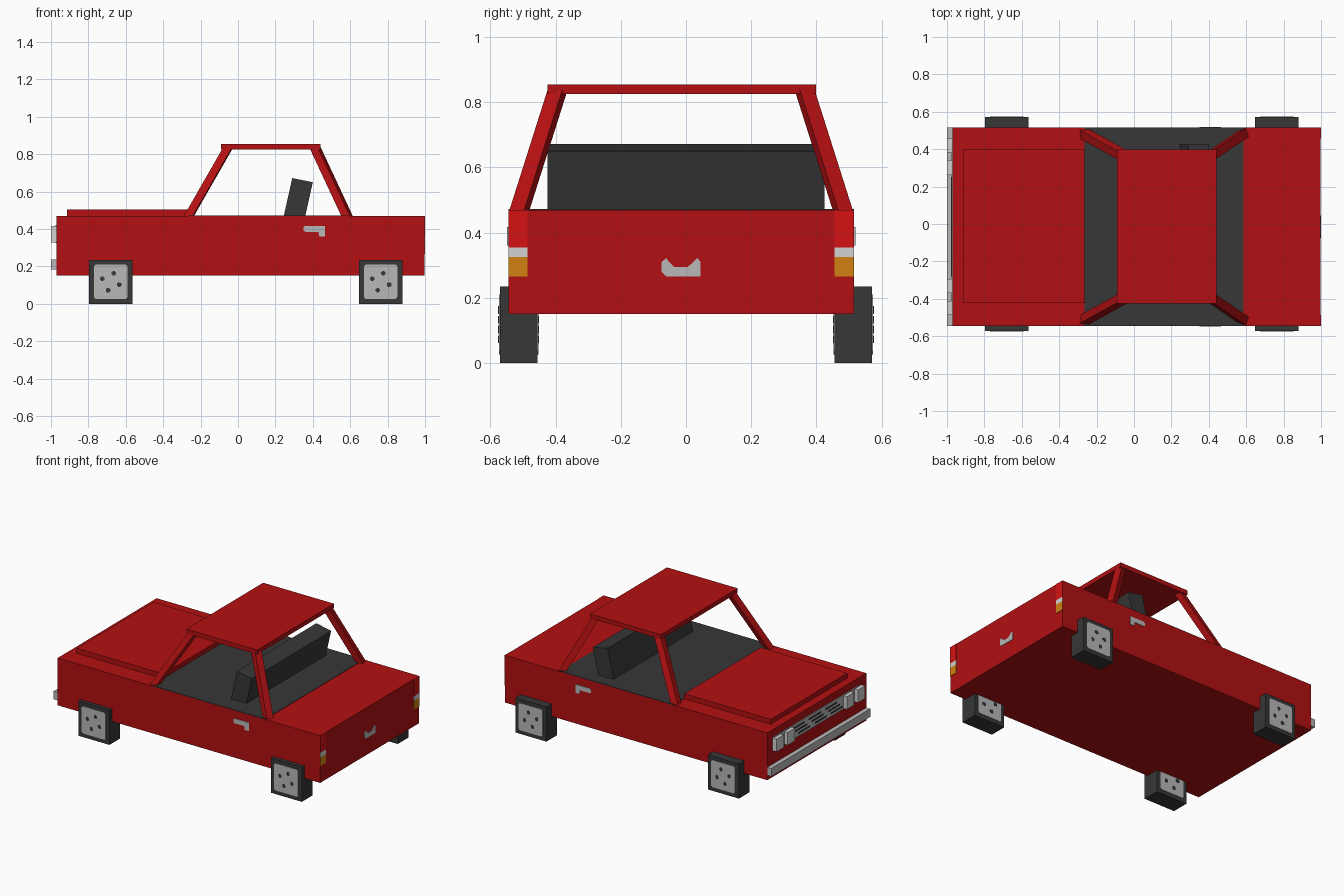
import bpy
from math import cos, sin, radians

cube = bpy.data.objects.get("Cube")
if cube:
    bpy.data.objects.remove(cube, do_unlink=True)


def material(name, r, g, b):
    m = bpy.data.materials.new(name)
    m.use_nodes = True
    m.diffuse_color = (r, g, b, 1)
    bsdf = m.node_tree.nodes["Principled BSDF"]
    bsdf.inputs["Base Color"].default_value = (r, g, b, 1)
    return m


RED = material("body red", 0.45, 0.005, 0.006)
LAMP = material("tail lamp red", 0.66, 0.006, 0.007)
DARK = material("dark grey", 0.038, 0.038, 0.038)
GREY = material("metal grey", 0.48, 0.48, 0.48)
PALE = material("pale lamp", 0.65, 0.65, 0.65)
ORANGE = material("signal orange", 0.64, 0.22, 0.006)

MID = -0.015  # centre line of the body across y


def loft(name, mat, start, end):
    """Solid between two matching rings of points."""
    n = len(start)
    faces = [tuple(reversed(range(n))), tuple(range(n, 2 * n))]
    faces += [(i, (i + 1) % n, n + (i + 1) % n, n + i) for i in range(n)]
    mesh = bpy.data.meshes.new(name)
    mesh.from_pydata(list(start) + list(end), [], faces)
    mesh.materials.append(mat)
    ob = bpy.data.objects.new(name, mesh)
    bpy.context.collection.objects.link(ob)
    # make the normals point outwards
    import bmesh
    bm = bmesh.new()
    bm.from_mesh(mesh)
    bmesh.ops.recalc_face_normals(bm, faces=bm.faces)
    bm.to_mesh(mesh)
    bm.free()
    return ob


def box(name, mat, x, y, z):
    ring = [(x[0], y[0]), (x[1], y[0]), (x[1], y[1]), (x[0], y[1])]
    return loft(name, mat, [(a, b, z[0]) for a, b in ring],
                [(a, b, z[1]) for a, b in ring])


def side_prism(name, mat, profile, y):
    """Extrude an x-z profile across y."""
    return loft(name, mat, [(a, y[0], c) for a, c in profile],
                [(a, y[1], c) for a, c in profile])


def mirrored(lo, hi, side):
    """A y range on the right side, or its reflection on the left."""
    return (lo, hi) if side < 0 else (2 * MID - hi, 2 * MID - lo)


# Body, bonnet, cabin floor, roof
WIDE = (-0.545, 0.515)
box("body", RED, (-0.97, 0.997), WIDE, (0.15, 0.47))
box("bonnet", RED, (-0.915, -0.265), (-0.42, 0.40), (0.47, 0.503))
box("cabin_floor", DARK, (-0.265, 0.585), WIDE, (0.469, 0.473))
box("roof", RED, (-0.09, 0.44), (-0.425, 0.398), (0.825, 0.855))

# Seat back
side_prism("seat_back", DARK,
           [(0.245, 0.47), (0.36, 0.47), (0.40, 0.65), (0.29, 0.672)],
           (-0.425, 0.425))


# Roof pillars, slightly turned about their length
def pillar(name, low, high, turn, side):
    def ring(centre, z):
        pts = []
        for u, v in ((-1, -1), (1, -1), (1, 1), (-1, 1)):
            u, v = u * 0.024, v * 0.024
            x = centre[0] + u * cos(turn) - v * sin(turn)
            y = centre[1] + u * sin(turn) + v * cos(turn)
            pts.append((x, y if side < 0 else 2 * MID - y, z))
        return pts
    loft(name, RED, ring(low, 0.465), ring(high, 0.84))


for side, label in ((-1, "right"), (1, "left")):
    pillar(f"front_pillar_{label}", (-0.265, -0.512), (-0.05, -0.393),
           radians(-8), side)
    pillar(f"rear_pillar_{label}", (0.585, -0.512), (0.41, -0.393),
           radians(-20), side)

# Wheels with hub plates and bolt holes on both faces
HUB = [(-0.09, -0.082), (-0.08, -0.092), (0.08, -0.092), (0.09, -0.082),
       (0.09, 0.082), (0.08, 0.092), (-0.08, 0.092), (-0.09, 0.082)]
BOLTS = ((-0.045, 0.015), (0.015, 0.045), (0.045, -0.015), (-0.015, -0.045))
for axle, cx in (("front", -0.68), ("rear", 0.7625)):
    for side, label in ((-1, "right"), (1, "left")):
        name = f"{axle}_{label}"
        y0, y1 = sorted((side * 0.455, side * 0.571))
        box(f"wheel_{name}", DARK, (cx - 0.116, cx + 0.116), (y0, y1), (0, 0.235))
        for face, y, out in (("a", y0, -1), ("b", y1, 1)):
            side_prism(f"hub_{name}_{face}", GREY,
                       [(cx + a, 0.118 + c) for a, c in HUB],
                       sorted((y, y + out * 0.003)))
            for a, c in BOLTS:
                px, pz = cx + a, 0.118 + c
                ys = sorted((y, y + out * 0.005))
                for w, h in ((0.012, 0.007), (0.007, 0.012)):
                    box(f"bolt_hole_{name}_{face}", DARK,
                        (px - w, px + w), ys, (pz - h, pz + h))

# Door handles
for side, label in ((-1, "right"), (1, "left")):
    side_prism(f"door_handle_{label}", GREY,
               [(0.35, 0.39), (0.36, 0.385), (0.43, 0.385), (0.435, 0.36),
                (0.465, 0.36), (0.465, 0.417), (0.36, 0.417), (0.35, 0.41)],
               mirrored(-0.549, -0.545, side))

# Tail lamps: stacked plates
for side, label in ((-1, "right"), (1, "left")):
    for part, mat, z in (("signal", ORANGE, (0.265, 0.325)),
                         ("reverse", PALE, (0.325, 0.355)),
                         ("brake", LAMP, (0.355, 0.469))):
        box(f"{part}_lamp_{label}", mat, (0.997, 1.0),
            mirrored(-0.545, -0.486, side), z)

# Boot handle: stepped U shape
handle = [(-0.06, 0.265), (0.045, 0.265), (0.045, 0.31), (0.035, 0.322),
          (0.022, 0.31), (0.005, 0.294), (-0.035, 0.294), (-0.052, 0.31),
          (-0.06, 0.322), (-0.075, 0.31), (-0.075, 0.28)]
loft("boot_handle", GREY, [(0.997, y, z) for y, z in handle],
     [(1.0, y, z) for y, z in handle])

# Bumper, grille and headlamps on the nose
box("bumper", GREY, (-1.0, -0.97), WIDE, (0.183, 0.237))
box("grille", GREY, (-0.976, -0.97), (-0.47, 0.44), (0.325, 0.42))
for i, z in enumerate((0.347, 0.372, 0.397)):
    shift = 0.03 * (i - 1)
    for y in (-0.19, MID, 0.16):
        box("grille_slot", DARK, (-0.979, -0.97),
            (y + shift - 0.06, y + shift + 0.06), (z - 0.005, z + 0.005))
for side, label in ((-1, "right"), (1, "left")):
    for part, lo, hi in (("outer", -0.487, -0.412), ("inner", -0.37, -0.293)):
        box(f"{part}_headlamp_{label}", PALE, (-1.0, -0.97),
            mirrored(lo, hi, side), (0.328, 0.415))
